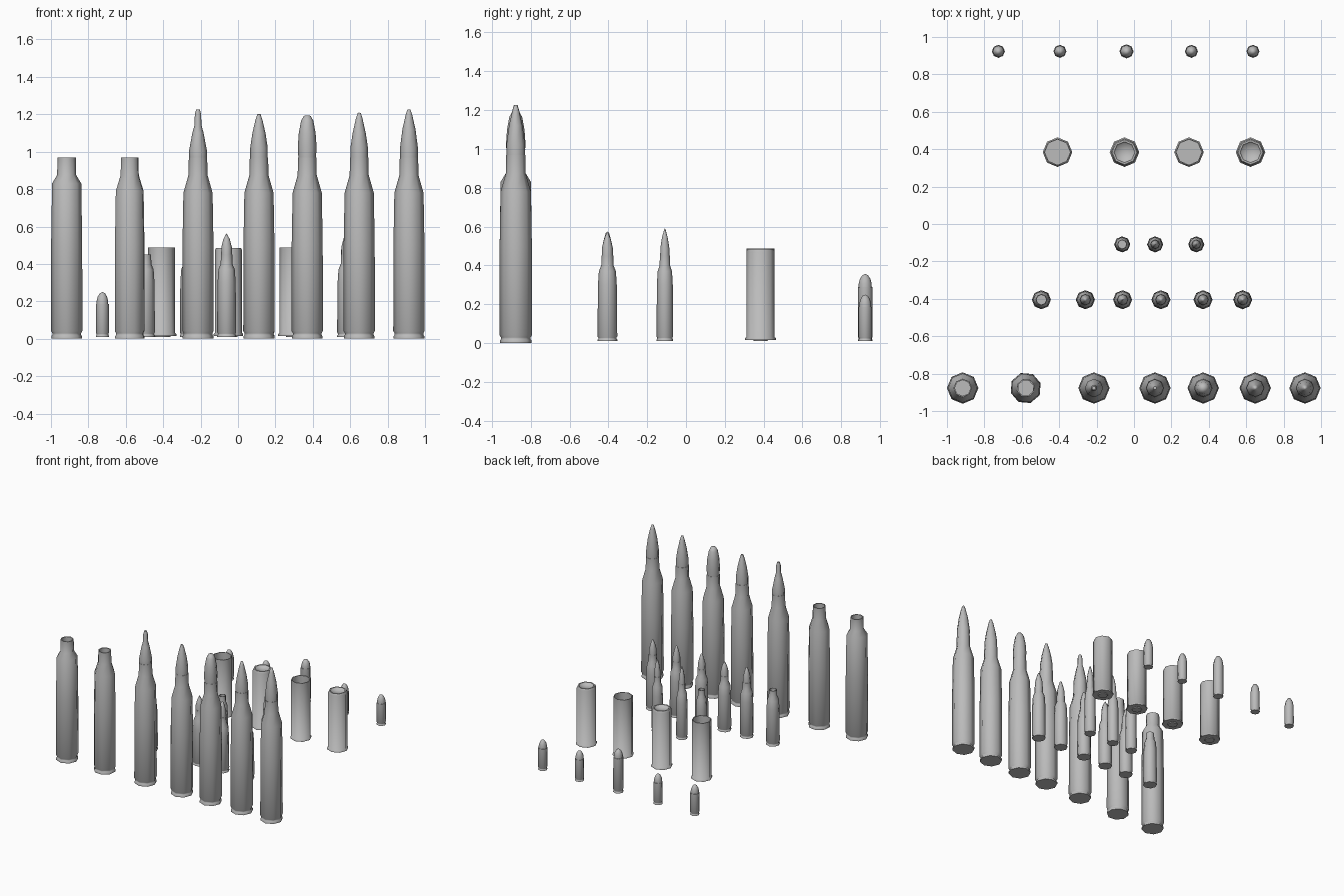
import bpy, math

cube = bpy.data.objects.get("Cube")
if cube:
    bpy.data.objects.remove(cube, do_unlink=True)

SIDES = 8
grey = bpy.data.materials.new("plain grey")
grey.use_nodes = True
GREY = (0.5, 0.5, 0.5, 1)
grey.diffuse_color = GREY
grey.node_tree.nodes["Principled BSDF"].inputs["Base Color"].default_value = GREY


def lathe(name, x, y, profile, turn=0):
    """Spin a list of (radius, height) points; zero radius closes to a point."""
    verts, rings, faces = [], [], []
    for r, z in profile:
        ring = []
        for i in range(1 if r == 0 else SIDES):
            a = math.radians(turn) + 2 * math.pi * i / SIDES
            ring.append(len(verts))
            verts.append((r * math.cos(a), r * math.sin(a), z))
        rings.append(ring)
    for low, high in zip(rings, rings[1:]):
        for i in range(SIDES):
            j = (i + 1) % SIDES
            if len(low) == 1:
                faces.append((low[0], high[j], high[i]))
            elif len(high) == 1:
                faces.append((low[i], low[j], high[0]))
            else:
                faces.append((low[i], low[j], high[j], high[i]))
    mesh = bpy.data.meshes.new(name)
    mesh.from_pydata(verts, [], faces)
    mesh.materials.append(grey)
    ob = bpy.data.objects.new(name, mesh)
    bpy.context.collection.objects.link(ob)
    ob.location = (x, y, 0)
    bpy.ops.object.select_all(action='DESELECT')
    ob.select_set(True)
    bpy.context.view_layer.objects.active = ob
    bpy.ops.object.shade_smooth_by_angle(angle=math.radians(60))


def hollow(outer, wall, depth):
    """Add an inner wall and floor below the open mouth of a case."""
    r, z = outer[-1]
    return outer + [(r - wall, z), (r - wall, z - depth), (0, z - depth)]


# Large cases: base with a shallow groove, tapered body, shoulder and neck
def large_case(shoulder):
    return [(0, 0), (.082, 0), (.082, .014), (.077, .02), (.077, .03), (.084, .042),
            (.083, .5), (.078, shoulder), (.051, .875), (.049, .97)]


large_bullets = [
    ("nozzle", -.214, [(.049, 1.0), (.03, 1.1), (.018, 1.145), (.017, 1.2), (.01, 1.225)]),
    ("tapered", .112, [(.047, 1.02), (.035, 1.1), (.02, 1.165), (.009, 1.2)]),
    ("blunt", .37, [(.05, 1.03), (.045, 1.1), (.033, 1.165), (.018, 1.192)]),
    ("tapered", .648, [(.047, 1.02), (.035, 1.1), (.017, 1.18), (.008, 1.207)]),
    ("long", .914, [(.048, 1.02), (.035, 1.12), (.018, 1.195), (.008, 1.225)]),
]
LARGE_Y = -.877
lathe("large_empty_case", -.916, LARGE_Y, hollow(large_case(.83), .007, .3))
lathe("large_empty_case_turned", -.579, LARGE_Y, hollow(large_case(.79), .007, .3), 18)
for kind, x, nose in large_bullets:
    lathe("large_case", x, LARGE_Y, large_case(.78) + [(0, .97)])
    lathe("large_bullet_" + kind, x, LARGE_Y, [(.047, .96)] + nose + [(0, nose[-1][1] + .002)])


# Medium and slim cases share one shape scaled by body radius
def rifle_case(r):
    return [(0, .01), (r, .01), (r, .018), (r * .92, .022), (r * .92, .028), (r, .035),
            (r * .95, .3), (r * .86, .37), (r * .62, .4), (r * .6, .45)]


def rifle_bullet(r, top, tip):
    return [(r, .44), (r * .97, .49), (r * .6, .49 + (top - .49) * .55),
            (tip, top - .006), (0, top)]


MEDIUM_Y, SLIM_Y = -.405, -.109
lathe("medium_empty_case", -.495, MEDIUM_Y, hollow(rifle_case(.051), .005, .2))
for x, top, tip in [(-.26, .57, .007), (-.061, .565, .003), (.144, .57, .008),
                    (.369, .575, .008), (.581, .57, .006)]:
    lathe("medium_case", x, MEDIUM_Y, rifle_case(.051) + [(0, .45)])
    lathe("medium_bullet", x, MEDIUM_Y, rifle_bullet(.029, top, tip))
lathe("slim_empty_case", -.063, SLIM_Y, hollow(rifle_case(.043), .004, .2))
for x in (.113, .333):
    lathe("slim_case", x, SLIM_Y, rifle_case(.043) + [(0, .45)])
    lathe("slim_bullet", x, SLIM_Y, rifle_bullet(.024, .59, .004))

# Wide straight shells with a rim: two open, two with a folded top
shell = [(0, .01), (.036, .01), (.038, .016), (.079, .016), (.079, .026), (.073, .03)]
WIDE_Y = .384
for x in (-.409, .294):
    lathe("wide_open_shell", x, WIDE_Y, hollow(shell + [(.073, .487)], .006, .4))
for x in (-.051, .623):
    lathe("wide_closed_shell", x, WIDE_Y,
          shell + [(.073, .472), (.066, .486), (.056, .486), (.05, .476), (0, .47)])


# Short round-nosed rounds; one is taller than the rest
def short_round(x, r, mouth, top):
    y, rise = .923, top - mouth
    lathe("short_case", x, y, [(0, .01), (r, .01), (r, .016), (r * .9, .02), (r * .9, .026),
                               (r, .032), (r * .98, mouth), (0, mouth)])
    lathe("short_bullet", x, y, [(r * .9, mouth - .01), (r * .88, mouth + rise * .25),
                                 (r * .72, mouth + rise * .6), (r * .4, mouth + rise * .9),
                                 (0, top)])


for x in (-.725, -.396, .307, .636):
    short_round(x, .035, .185, .25)
short_round(-.04, .038, .29, .356)
